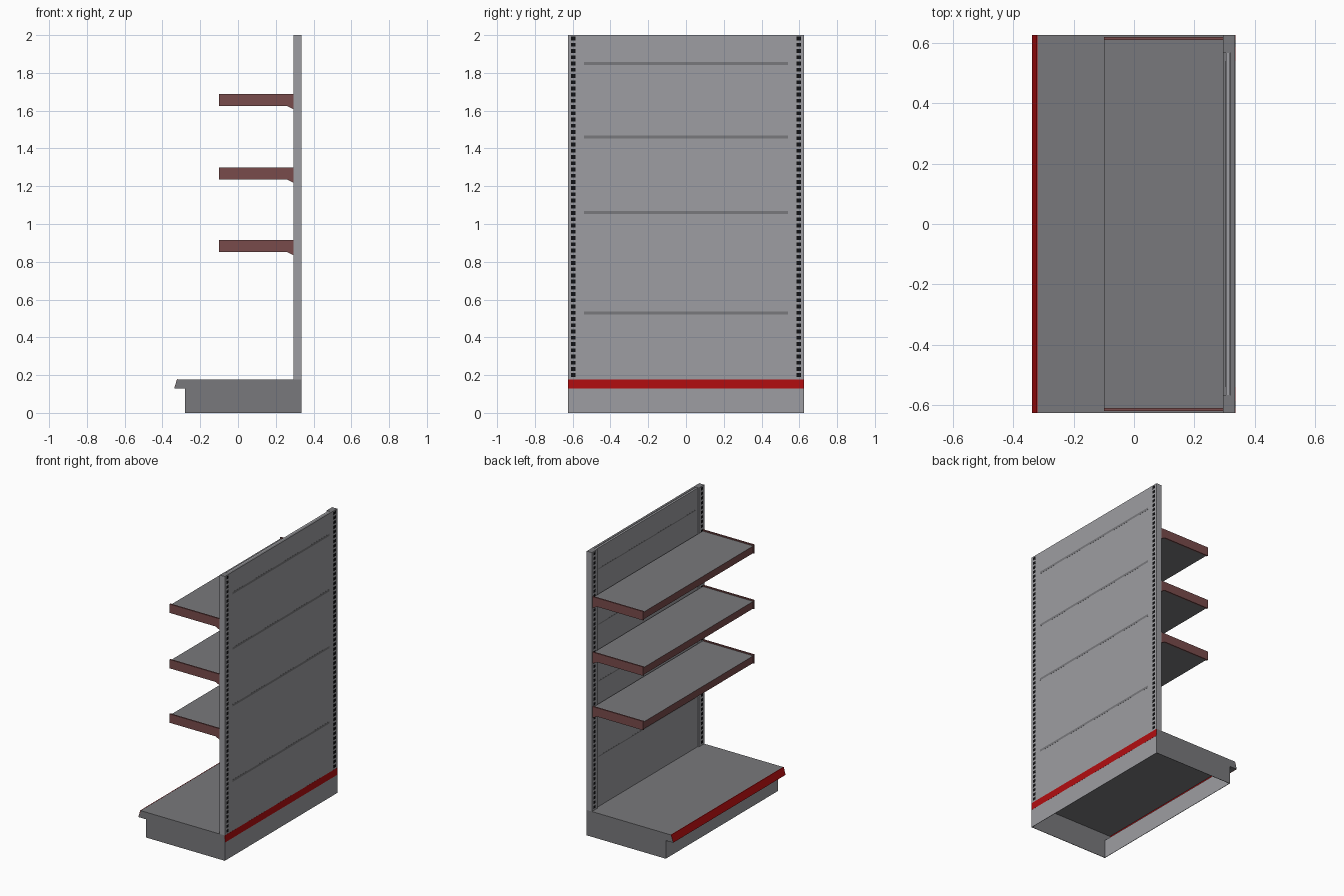
import bpy, bmesh

if "Cube" in bpy.data.objects:
    bpy.data.objects.remove(bpy.data.objects["Cube"])


def mat(name, r, g, b):
    m = bpy.data.materials.new(name)
    m.diffuse_color = (r, g, b, 1)
    m.use_nodes = True
    m.node_tree.nodes["Principled BSDF"].inputs["Base Color"].default_value = m.diffuse_color
    return m


LIGHT = mat("light_grey", 0.34, 0.34, 0.36)
DARK = mat("dark_grey", 0.19, 0.19, 0.20)
BROWN = mat("red_brown", 0.19, 0.07, 0.07)
RED = mat("red", 0.45, 0.004, 0.005)
BLACK = mat("black", 0.005, 0.005, 0.006)


def finish(name, bm, mats, rule=None):
    bmesh.ops.recalc_face_normals(bm, faces=bm.faces)
    if rule:
        for f in bm.faces:
            f.material_index = rule(f)
    me = bpy.data.meshes.new(name)
    bm.to_mesh(me)
    bm.free()
    for m in mats:
        me.materials.append(m)
    ob = bpy.data.objects.new(name, me)
    bpy.context.collection.objects.link(ob)
    return ob


def add_box(bm, x0, x1, y0, y1, z0, z1):
    vs = bmesh.ops.create_cube(bm, size=1)["verts"]
    for v in vs:
        v.co = (x1 if v.co.x > 0 else x0,
                y1 if v.co.y > 0 else y0,
                z1 if v.co.z > 0 else z0)


def box(name, dims, mats, rule=None):
    bm = bmesh.new()
    add_box(bm, *dims)
    return finish(name, bm, mats, rule)


def extrude_y(name, profile, y0, y1, mats, rule=None):
    """Closed x/z profile extruded along y."""
    bm = bmesh.new()
    f = bm.faces.new([bm.verts.new((x, y0, z)) for x, z in profile])
    r = bmesh.ops.extrude_face_region(bm, geom=[f])
    for v in r["geom"]:
        if isinstance(v, bmesh.types.BMVert):
            v.co.y = y1
    return finish(name, bm, mats, rule)


W, BACK = 0.625, 0.335
top_dark = lambda f: 1 if f.normal.z > 0.5 else 0

# Back wall: two uprights, a recessed front panel and a flush rear panel
for s, side in ((-1, "left"), (1, "right")):
    ys = sorted((s * 0.565, s * W))
    box("upright_" + side, (0.295, BACK, *ys, 0.178, 2.0), (LIGHT, DARK), top_dark)
box("front_panel", (0.304, 0.318, -0.565, 0.565, 0.178, 1.998), (LIGHT,))
box("rear_panel", (0.319, BACK, -0.565, 0.565, 0.178, 2.0), (LIGHT, DARK), top_dark)

# Slots down both faces of the uprights
bm = bmesh.new()
for x in (0.2945, BACK - 0.0005):
    for y in (-0.597, 0.597):
        for i in range(55):
            z = 0.19 + i * 0.033
            add_box(bm, x, x + 0.001, y - 0.011, y + 0.011, z, z + 0.020)
finish("upright_slots", bm, (BLACK,))

# Panel seams on both faces
bm = bmesh.new()
for z in (0.53, 1.06, 1.46, 1.85):
    add_box(bm, 0.3035, 0.3045, -0.54, 0.54, z - 0.004, z + 0.004)
    add_box(bm, BACK - 0.0005, BACK + 0.0005, -0.54, 0.54, z - 0.008, z + 0.008)
finish("panel_seams", bm, (DARK,))

# Base: thin end plates, open underneath
END = [(-0.28, 0), (BACK, 0), (BACK, 0.178), (-0.322, 0.178), (-0.338, 0.128), (-0.28, 0.128)]
extrude_y("base_end_left", END, -W, -W + 0.003, (DARK,))
extrude_y("base_end_right", END, W - 0.003, W, (DARK,))
Y = W - 0.003
box("base_deck", (-0.322, BACK - 0.002, -Y, Y, 0.174, 0.178), (DARK,))
box("base_front_skirt", (-0.28, -0.277, -Y, Y, 0, 0.128), (LIGHT,))
box("base_rear_skirt", (BACK - 0.003, BACK, -Y, Y, 0, 0.128), (LIGHT,))
box("rear_red_strip", (BACK - 0.003, BACK + 0.0005, -W, W, 0.128, 0.178), (RED,))

# Slanted red price rail on the base nose and the ledge beneath it
extrude_y("base_price_rail", [(-0.338, 0.128), (-0.335, 0.128), (-0.319, 0.179), (-0.323, 0.179)],
          -W, W, (RED,))
box("base_nose_ledge", (-0.335, -0.28, -Y, Y, 0.128, 0.130), (DARK,))

# Three shelves with end brackets that hook down at the wall
for i, top in enumerate((0.915, 1.298, 1.688), 1):
    box(f"shelf_{i}", (-0.097, 0.296, -0.609, 0.609, top - 0.058, top - 0.008),
        (DARK, BROWN), lambda f: 1 if f.normal.x < -0.5 else 0)
    arm = [(-0.10, top - 0.062), (0.258, top - 0.062), (0.29, top - 0.078),
           (0.297, top - 0.078), (0.297, top), (-0.10, top)]
    for s, side in ((-1, "left"), (1, "right")):
        ys = sorted((s * 0.609, s * 0.619))
        extrude_y(f"shelf_{i}_bracket_{side}", arm, *ys, (BROWN,))
